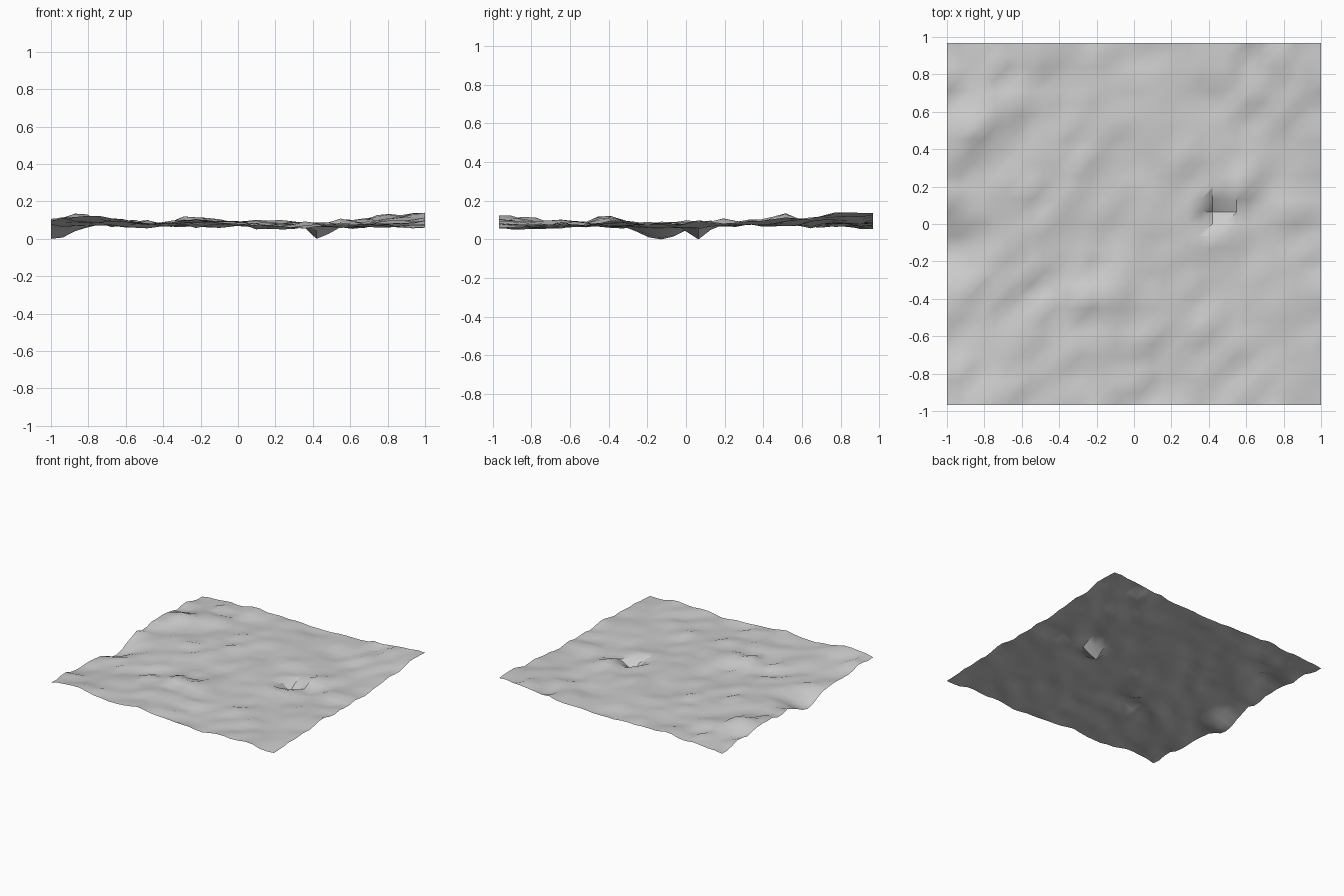
import bpy
import bmesh
import math
from mathutils import Vector, noise

default_cube = bpy.data.objects.get("Cube")
if default_cube:
    bpy.data.objects.remove(default_cube, do_unlink=True)

COLUMNS, ROWS = 31, 30
CELL = 2 / COLUMNS
HALF_DEPTH = ROWS * CELL / 2
BASE_HEIGHT = 0.08

# Broad hills and hollows: x, y, radius, height
HILLS = [
    (1, 0.82, 0.28, 0.065), (-0.85, -0.9, 0.35, 0.025), (-0.2, -0.42, 0.12, 0.04),
    (0.55, 0.22, 0.1, 0.035), (-0.85, 0.5, 0.15, 0.03), (-1, -0.14, 0.13, -0.075),
    (1, -0.97, 0.25, -0.025), (-0.55, -0.38, 0.1, -0.03), (0.4, -0.7, 0.35, -0.015),
    (0.43, 0.06, 0.06, -0.1), (-1, 0.97, 0.2, -0.015),
]

# Small ledges that drop away towards the front and +x
LEDGES = [
    (-0.97, 0.7), (-0.7, 0.82), (-0.8, 0.48), (-0.92, 0.32), (-0.3, 0.47),
    (-0.25, 0.3), (-0.95, 0.1), (-0.53, 0.14), (-0.68, -0.2), (-0.85, -0.35),
    (-0.5, -0.28), (-0.25, -0.24), (-0.45, -0.48), (-0.25, -0.47), (-0.92, -0.83),
    (-0.55, -0.87), (0.05, -0.87), (0.12, -0.62), (0.58, 0.92), (0.82, 0.92),
    (0.62, 0.12),
]


def bump(x, y, centre_x, centre_y, radius):
    distance = math.hypot(x - centre_x, y - centre_y)
    return math.exp(-(distance / radius) ** 2)


def terrain_height(x, y):
    place = Vector((x, y, 0))
    height = BASE_HEIGHT
    height += 0.025 * noise.noise(place * 2.5)
    height += 0.022 * noise.noise(place * 7)
    for hill_x, hill_y, radius, rise in HILLS:
        height += rise * bump(x, y, hill_x, hill_y, radius)
    for ledge_x, ledge_y in LEDGES:
        upper = bump(x, y, ledge_x - 0.04, ledge_y + 0.03, 0.05)
        lower = bump(x, y, ledge_x + 0.04, ledge_y - 0.03, 0.05)
        height += 0.02 * (upper - lower)
    return min(max(height, 0), 0.16)


# Triangulated open sheet of ground
bm = bmesh.new()
grid = []
for row in range(ROWS + 1):
    y = row * CELL - HALF_DEPTH
    line = []
    for column in range(COLUMNS + 1):
        x = column * CELL - 1
        line.append(bm.verts.new((x, y, terrain_height(x, y))))
    grid.append(line)

for near, far in zip(grid, grid[1:]):
    for column in range(COLUMNS):
        bm.faces.new((near[column], near[column + 1], far[column + 1]))
        bm.faces.new((near[column], far[column + 1], far[column]))

# Rest the lowest hollow on the floor
lowest = min(vert.co.z for vert in bm.verts)
bmesh.ops.translate(bm, verts=bm.verts, vec=(0, 0, -lowest))

mesh = bpy.data.meshes.new("terrain")
bm.to_mesh(mesh)
bm.free()
terrain = bpy.data.objects.new("terrain", mesh)
bpy.context.collection.objects.link(terrain)

# Plain grey ground
grey = bpy.data.materials.new("light grey")
grey.use_nodes = True
colour = (0.6, 0.6, 0.6, 1)
grey.diffuse_color = colour
for node in grey.node_tree.nodes:
    if node.type == "BSDF_PRINCIPLED":
        node.inputs["Base Color"].default_value = colour
mesh.materials.append(grey)

# Smooth slopes with crisp ledges
bpy.ops.object.select_all(action="DESELECT")
terrain.select_set(True)
bpy.context.view_layer.objects.active = terrain
bpy.ops.object.shade_smooth_by_angle(angle=math.radians(30))
